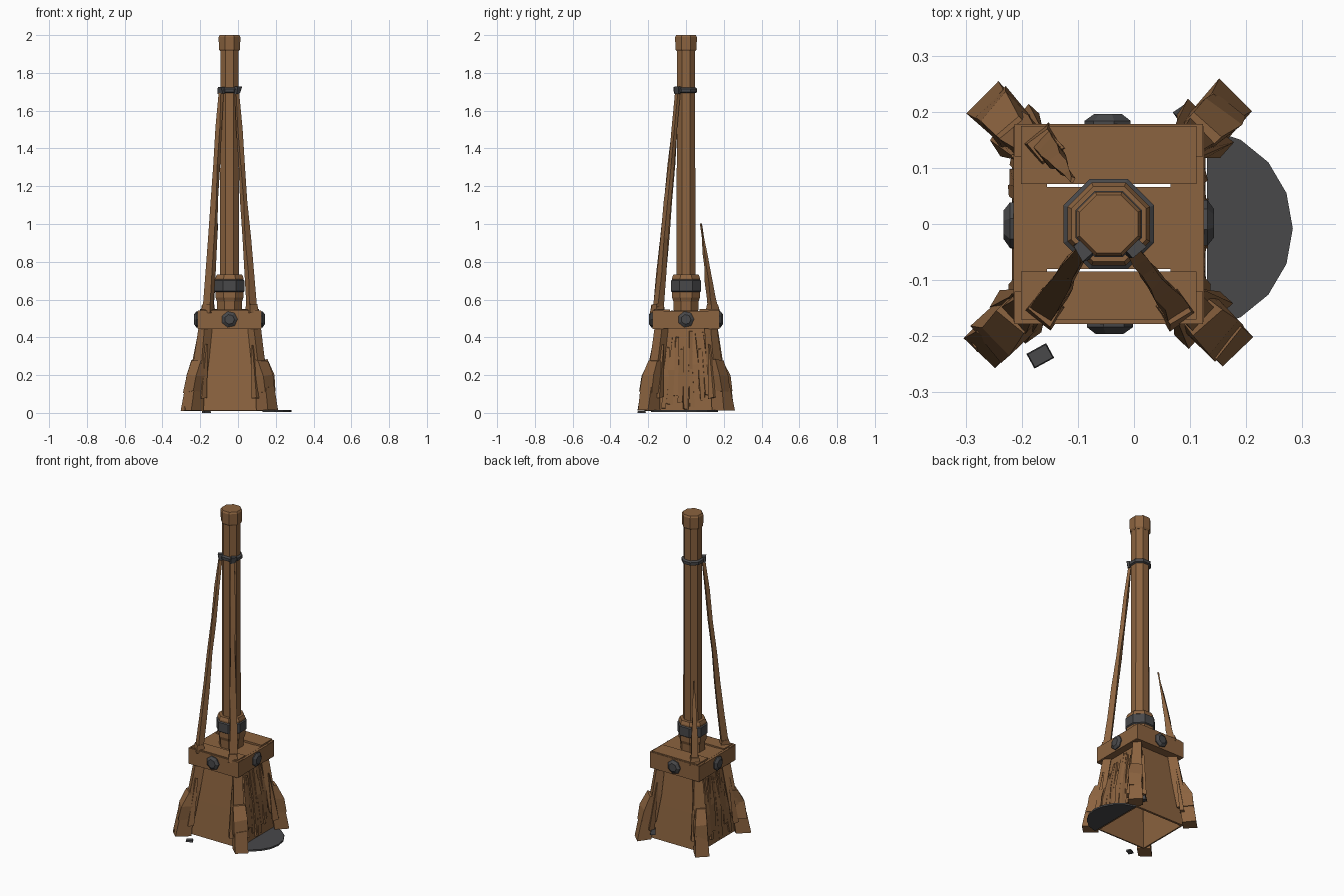
import bpy, bmesh, math, random
from mathutils import Vector, Matrix

random.seed(4)
CX = -0.045  # axis of the mast and base

cube = bpy.data.objects.get("Cube")
if cube:
    bpy.data.objects.remove(cube, do_unlink=True)


def material(name, colour):
    m = bpy.data.materials.new(name)
    m.use_nodes = True
    m.diffuse_color = (*colour, 1)
    m.node_tree.nodes["Principled BSDF"].inputs["Base Color"].default_value = (*colour, 1)
    return m


WOOD = material("weathered_wood", (0.26, 0.125, 0.05))
IRON = material("dark_iron", (0.065, 0.065, 0.068))


def finish(name, bm, mat):
    bmesh.ops.recalc_face_normals(bm, faces=bm.faces)
    mesh = bpy.data.meshes.new(name)
    bm.to_mesh(mesh)
    bm.free()
    mesh.materials.append(mat)
    ob = bpy.data.objects.new(name, mesh)
    bpy.context.collection.objects.link(ob)
    return ob


def loft(name, rings, mat, caps=True):
    """Skin a list of equal-length point rings."""
    bm = bmesh.new()
    loops = [[bm.verts.new(p) for p in ring] for ring in rings]
    n = len(loops[0])
    for a, b in zip(loops, loops[1:]):
        for i in range(n):
            j = (i + 1) % n
            bm.faces.new((a[i], a[j], b[j], b[i]))
    if caps:
        bm.faces.new(loops[0])
        bm.faces.new(loops[-1])
    return finish(name, bm, mat)


def turned(name, profile, mat, sides=8):
    """Faceted round part about the mast axis, profile of (radius, z)."""
    angles = [(i + 0.5) * math.tau / sides for i in range(sides)]
    return loft(name, [[(CX + r * math.cos(a), r * math.sin(a), z) for a in angles]
                       for r, z in profile], mat)


def beam(name, path, widths, depths, turn=0, mat=WOOD, jitter=0.0):
    """Rough rectangular timber through the path, sections kept level."""
    spin = Matrix.Rotation(turn, 3, "Z")
    rings = []
    for p, w, d in zip(path, widths, depths):
        ring = []
        for sx, sy in ((-1, -1), (1, -1), (1, 1), (-1, 1)):
            rough = Vector([random.uniform(-jitter, jitter) for _ in range(3)])
            ring.append(Vector(p) + spin @ Vector((sx * w / 2, sy * d / 2, 0)) + rough)
        rings.append(ring)
    return loft(name, rings, mat)


def box(name, x0, x1, y0, y1, z0, z1, mat=WOOD):
    mid = ((x0 + x1) / 2, (y0 + y1) / 2)
    return beam(name, [(*mid, z0), (*mid, z1)], [x1 - x0] * 2, [y1 - y0] * 2, mat=mat)


# Hollow flared base, open underneath
def square(half, z):
    return [(CX + sx * half, sy * half, z) for sx, sy in ((-1, -1), (1, -1), (1, 1), (-1, 1))]


skirt = loft("base_walls", [square(0.172, 0.012), square(0.15, 0.22), square(0.125, 0.45)],
             WOOD, caps=False)
wall = skirt.modifiers.new("wall", "SOLIDIFY")
wall.thickness = 0.015
wall.offset = -1

# Splintered boards on the two side walls
for side, label in ((-1, "right"), (1, "left")):
    for i in range(9):
        y = -0.12 + i * 0.03
        lo, hi = random.uniform(0.012, 0.1), random.uniform(0.32, 0.44)
        reach = lambda z: CX + side * (0.174 - 0.108 * z)
        beam(f"{label}_wall_board_{i + 1}",
             [(reach(z), y * (1 - 0.6 * z), z) for z in (lo, (lo + hi) / 2, hi)],
             (0.012, 0.022, 0.01), (0.026, 0.03, 0.014), jitter=0.005)

# Corner legs with wrapped blocks and splayed feet
for sx in (-1, 1):
    for sy in (-1, 1):
        tag = ("left" if sx > 0 else "right") + ("_back" if sy > 0 else "_front")
        turn = math.atan2(sy, sx)

        def at(r, z):
            return (CX + sx * r, sy * r, z)

        beam(tag + "_leg", [at(0.128, 0.46), at(0.15, 0.28), at(0.17, 0.12)],
             (0.05, 0.055, 0.06), (0.05, 0.06, 0.06), turn, jitter=0.005)
        beam(tag + "_leg_block", [at(0.16, 0.28), at(0.178, 0.2), at(0.185, 0.11)],
             (0.05, 0.075, 0.08), (0.06, 0.075, 0.078), turn, jitter=0.007)
        beam(tag + "_foot", [at(0.186, 0.135), at(0.198, 0.012)],
             (0.075, 0.085), (0.07, 0.08), turn, jitter=0.004)
        for k in (-1, 1):
            x, y, z = at(0.17, 0.17)
            shift = Vector((-sy, sx, 0)) * k * 0.028
            beam(f"{tag}_splinter_{'a' if k < 0 else 'b'}",
                 [Vector((x, y, 0.08)) + shift, Vector(at(0.145, 0.36)) + shift * 0.8],
                 (0.03, 0.008), (0.025, 0.008), turn, jitter=0.006)

# Square collar frame and its deck planks
X0, X1, Y = CX - 0.168, CX + 0.168, 0.178
for s, label in ((-1, "front"), (1, "back")):
    box("collar_beam_" + label, X0, X1, *sorted((s * Y, s * 0.12)), 0.445, 0.543)
for s, label in ((-1, "right"), (1, "left")):
    edge = CX + s * 0.17
    box("collar_beam_" + label, *sorted((edge, edge - s * 0.06)), -0.174, 0.174, 0.448, 0.54)
for i, (y0, y1, top) in enumerate(((-0.17, -0.085, 0.547), (-0.08, 0.066, 0.541),
                                   (0.071, 0.175, 0.55))):
    box(f"deck_plank_{i + 1}", X0 + 0.012, X1 - 0.012, y0, y1, 0.515, top)

# Iron bolt in the middle of each collar side
for i, label in enumerate(("left", "back", "right", "front")):
    a = i * math.pi / 2
    spin = Matrix.Rotation(a, 3, "Z")
    face = 0.168 if i % 2 == 0 else 0.176
    rings = []
    for r, out in ((0.043, 0), (0.043, 0.008), (0.026, 0.02)):
        rings.append([Vector((CX, 0, 0.495)) + spin @ Vector(
            (face + out, r * math.cos(t * math.tau / 7), r * math.sin(t * math.tau / 7)))
            for t in range(7)])
    loft("bolt_" + label, rings, IRON)

# Mast with socket, bands and cap
turned("mast_socket", ((0.07, 0.54), (0.072, 0.59), (0.08, 0.61), (0.08, 0.715),
                       (0.072, 0.732)), WOOD)
turned("socket_band", ((0.08, 0.64), (0.087, 0.645), (0.087, 0.7), (0.08, 0.705)), IRON)
turned("mast", ((0.054, 0.72), (0.053, 1.3), (0.053, 1.93)), WOOD)
turned("mast_cap", ((0.054, 1.915), (0.061, 1.925), (0.062, 1.99), (0.056, 2.0)), WOOD)
turned("mast_ring", ((0.052, 1.693), (0.063, 1.698), (0.064, 1.716), (0.052, 1.724)), IRON)
for s in (-1, 1):
    beam("ring_clasp_" + ("left" if s > 0 else "right"),
         [(CX + s * 0.04, -0.045, 1.69), (CX + s * 0.045, -0.045, 1.725)],
         (0.035, 0.03), (0.02, 0.025), s * 0.8, IRON, 0.004)


# Slanting stays: two whole at the front, one snapped at the back
def stay(name, foot, head, tip):
    foot, head = Vector(foot), Vector(head)
    steps = [i / 6 for i in range(7)]
    path = []
    for t in steps:
        p = foot.lerp(head, t)
        p.z = foot.z + (head.z - foot.z) * t
        path.append(p)
    size = [0.045 + (tip - 0.045) * t for t in steps]
    turn = math.atan2(foot.y, foot.x - CX)
    beam(name, path, [w * 0.8 for w in size], size, turn, jitter=0.004)


stay("front_right_stay", (-0.158, -0.15, 0.54), (-0.09, -0.042, 1.71), 0.02)
stay("front_left_stay", (0.072, -0.15, 0.54), (-0.008, -0.042, 1.70), 0.02)
stay("broken_back_stay", (-0.158, 0.142, 0.54), (-0.11, 0.078, 1.0), 0.006)
for x, y, label in ((-0.158, -0.15, "front_right"), (0.072, -0.15, "front_left"),
                    (-0.158, 0.14, "back_right")):
    beam(label + "_stay_foot", [(x, y, 0.53), (x, y, 0.575)], (0.055, 0.045), (0.055, 0.045),
         math.atan2(y, x - CX), jitter=0.004)

# Fallen half-round iron plate beside the base
arc = [math.radians(-82 + i * 164 / 8) for i in range(9)]
rim = [(0.105 + 0.178 * math.cos(a), -0.008 + 0.18 * math.sin(a)) for a in arc]
loft("fallen_plate", [[(x, y, z) for x, y in rim] for z in (0.005, 0.015)], IRON)

# Loose scraps near the feet
beam("iron_scrap_front", [(-0.167, -0.235, 0.0), (-0.167, -0.235, 0.01)],
     (0.04, 0.036), (0.03, 0.026), 0.5, IRON)
beam("iron_scrap_back", [(0.09, 0.195, 0.05), (0.09, 0.19, 0.09)],
     (0.03, 0.02), (0.03, 0.02), 0.6, IRON)
beam("wood_scrap", [(-0.265, -0.21, 0.015), (-0.27, -0.205, 0.035)],
     (0.045, 0.04), (0.014, 0.012), 0.6)
